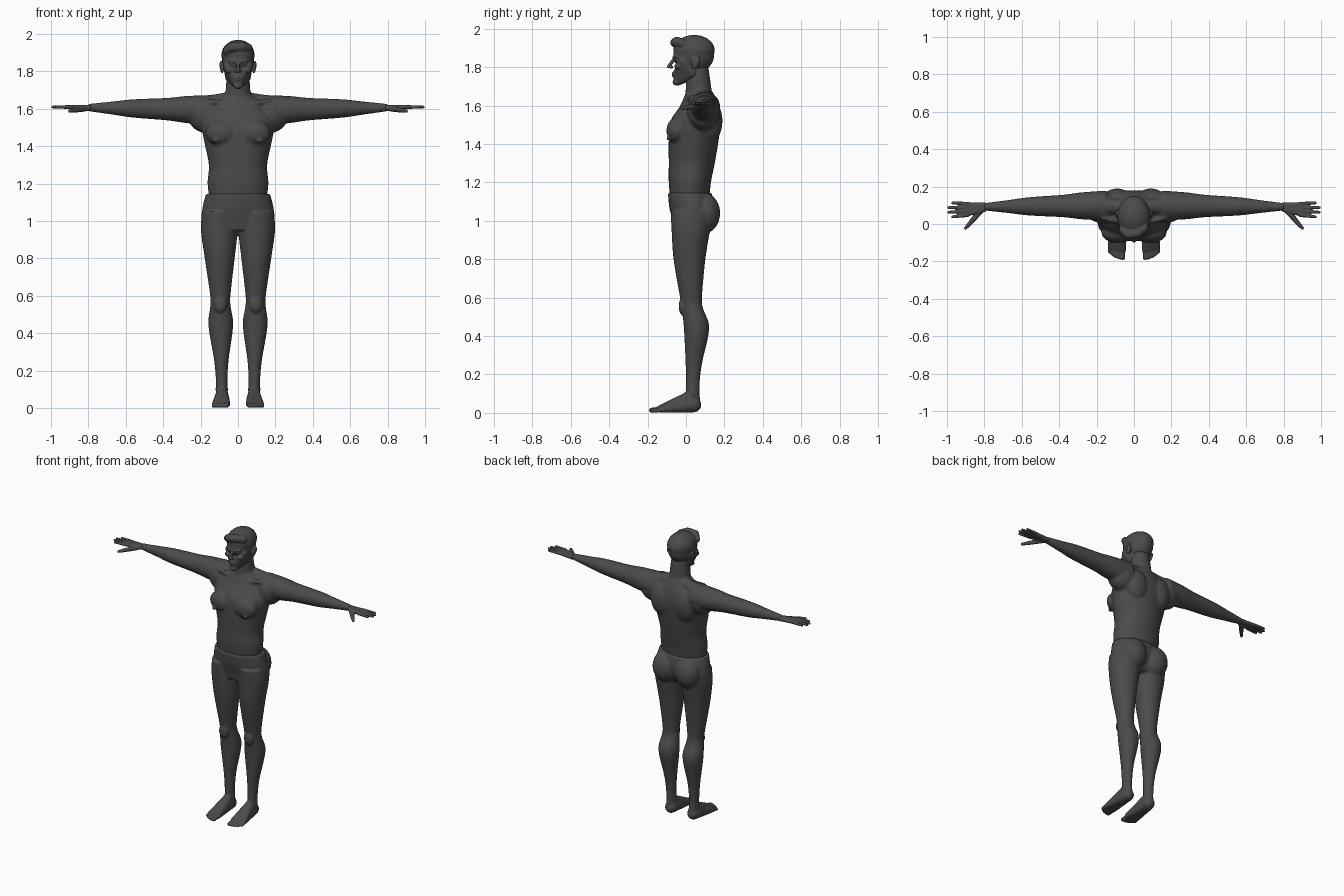
import bpy, bmesh, math
from mathutils import Vector, Matrix

cube = bpy.data.objects.get("Cube")
if cube:
    bpy.data.objects.remove(cube)

grey = bpy.data.materials.new("dark_grey")
grey.use_nodes = True
tone = (0.07, 0.07, 0.07, 1)
grey.diffuse_color = tone
grey.node_tree.nodes["Principled BSDF"].inputs["Base Color"].default_value = tone


def catmull(before, start, end, after, t):
    """Smooth blend between two sections, guided by their neighbours."""
    blended = []
    for p, q, r, s in zip(before, start, end, after):
        linear, square, cubic = r - p, 2*p - 5*q + 4*r - s, 3*q - p - 3*r + s
        blended.append(q + (linear*t + square*t**2 + cubic*t**3) / 2)
    return blended


def loft(bm, axis, sections, sides=32, steps=5):
    """Skin through oval sections: position, two centres, two radii."""
    dense, last = [], len(sections) - 1
    for i in range(last):
        before, after = sections[max(i - 1, 0)], sections[min(i + 2, last)]
        for j in range(steps):
            dense.append(catmull(before, sections[i], sections[i + 1], after, j / steps))
    dense.append(sections[last])
    across, along = [k for k in range(3) if k != axis]
    rings = []
    for position, centre_a, centre_b, radius_a, radius_b in dense:
        ring = []
        for k in range(sides):
            angle = math.tau * k / sides
            point = Vector()
            point[axis] = position
            point[across] = centre_a + radius_a * math.cos(angle)
            point[along] = centre_b + radius_b * math.sin(angle)
            ring.append(bm.verts.new(point))
        rings.append(ring)
    for low, high in zip(rings, rings[1:]):
        for k in range(sides):
            bm.faces.new((low[k - 1], low[k], high[k], high[k - 1]))
    bm.faces.new(rings[0])
    bm.faces.new(rings[-1])


def ball(bm, centre, radii, tilt=0):
    matrix = Matrix.Translation(centre) @ Matrix.Rotation(tilt, 4, 'X') @ Matrix.Diagonal((*radii, 1))
    bmesh.ops.create_uvsphere(bm, u_segments=24, v_segments=14, radius=1, matrix=matrix)


def wrap(bm, *balls, count=90):
    """Convex skin stretched around several balls (centre, radius)."""
    verts = []
    for centre, radius in balls:
        for k in range(count):
            height = 1 - (2*k + 1) / count
            around = k * math.pi * (3 - math.sqrt(5))
            flat = math.sqrt(1 - height**2)
            direction = Vector((flat * math.cos(around), flat * math.sin(around), height))
            verts.append(bm.verts.new(Vector(centre) + direction * radius))
    bmesh.ops.convex_hull(bm, input=verts)


def limb(bm, *joints):
    """Rounded rod passing through joints."""
    for start, end in zip(joints, joints[1:]):
        wrap(bm, start, end)


def finish(name, bm, voxel, smooth, mirror=True):
    """Mirror the half, fuse its forms into one skin and relax it."""
    bmesh.ops.recalc_face_normals(bm, faces=bm.faces[:])
    mesh = bpy.data.meshes.new(name)
    bm.to_mesh(mesh)
    bm.free()
    mesh.materials.append(grey)
    for polygon in mesh.polygons:
        polygon.use_smooth = True
    obj = bpy.data.objects.new(name, mesh)
    bpy.context.collection.objects.link(obj)
    if mirror:
        obj.modifiers.new("sides", 'MIRROR').use_mirror_merge = False
    fuse = obj.modifiers.new("fuse", 'REMESH')
    fuse.mode = 'VOXEL'
    fuse.voxel_size = voxel
    fuse.use_smooth_shade = True
    relax = obj.modifiers.new("relax", 'SMOOTH')
    relax.factor = 0.5
    relax.iterations = smooth


# Torso: height, depth centre, half width, half depth
bm = bmesh.new()
trunk = [(1.1, .02, .15, .1), (1.2, .02, .163, .11), (1.3, .03, .156, .12), (1.42, .04, .18, .13),
         (1.52, .05, .195, .13), (1.6, .07, .16, .1), (1.67, .07, .08, .07)]
loft(bm, 2, [(z, 0, y, wide, deep) for z, y, wide, deep in trunk])
limb(bm, ((0, .07, 1.6), .075), ((0, .06, 1.78), .06))            # neck
limb(bm, ((.04, .09, 1.65), .04), ((.2, .1, 1.62), .045))         # shoulder slope
limb(bm, ((.02, 0, 1.62), .016), ((.16, .03, 1.64), .014))        # collar bone
ball(bm, (.085, -.045, 1.47), (.09, .057, .07))                   # chest muscle
ball(bm, (.12, -.09, 1.43), (.014, .014, .012))
ball(bm, (.09, .13, 1.52), (.08, .06, .11))                       # shoulder blade
ball(bm, (.17, .09, 1.57), (.1, .085, .1))                        # shoulder

# Arms, tapering outward along a slightly rising line
arm = [(.15, .08), (.28, .072), (.38, .06), (.56, .049), (.68, .034), (.8, .02)]
loft(bm, 0, [(x, .1 - .01 * x, 1.59 + .02 * x, size, size) for x, size in arm])
finish("upper_body", bm, .007, 5)

# Hands
bm = bmesh.new()
wrap(bm, ((.8, .08, 1.604), .016), ((.8, .1, 1.604), .016),
     ((.9, .05, 1.609), .011), ((.9, .106, 1.609), .011))
for i in range(4):
    root, tip = .048 + .02 * i, .038 + .025 * i
    reach = .97 if i in (0, 3) else .99
    limb(bm, ((.89, root, 1.609), .011), ((reach, tip, 1.609), .008))
limb(bm, ((.82, .07, 1.6), .016), ((.865, .018, 1.593), .0135), ((.9, -.022, 1.587), .009))
finish("hands", bm, .004, 2)

# Pelvis, in the same terms as the torso
bm = bmesh.new()
hips = [(.95, .02, .13, .08), (1, .03, .192, .1), (1.07, .03, .19, .117), (1.145, .02, .172, .114)]
loft(bm, 2, [(z, 0, y, wide, deep) for z, y, wide, deep in hips])
ball(bm, (.085, .095, 1.04), (.088, .083, .105))                  # buttock

# Legs, leaning inward toward the ankle
leg = [(1.05, .03, .09, .11), (.95, .025, .098, .1), (.8, .018, .08, .083), (.6, .026, .054, .057),
       (.54, .034, .055, .056), (.44, .055, .066, .066), (.25, .04, .038, .042),
       (.12, .035, .03, .035), (.03, .035, .03, .045)]
loft(bm, 2, [(z, .085 + .016 * z, y, wide, deep) for z, y, wide, deep in leg])
ball(bm, (.095, -.02, .555), (.035, .018, .045))                  # kneecap
ball(bm, (.087, .035, .1), (.037, .018, .018))                    # ankle bones

# Feet with a row of shrinking toes
wrap(bm, ((.085, .04, .042), .04), ((.085, .02, .085), .03),
     ((.06, -.135, .021), .019), ((.125, -.12, .018), .016))
for i in range(5):
    x, size = .06 + .018 * i, .014 - .001 * i
    limb(bm, ((x, -.12, .02), size), ((x, -.18 + .002 * i**2, size), size))
finish("lower_body", bm, .006, 4)

# Head: skull, then jaw and face
bm = bmesh.new()
ball(bm, (0, .04, 1.865), (.085, .107, .098))
wrap(bm, ((0, -.042, 1.726), .022), ((0, -.028, 1.765), .04), ((0, .04, 1.8), .06),
     ((.048, .03, 1.765), .02), ((.055, -.015, 1.83), .025))
limb(bm, ((0, -.06, 1.845), .009), ((0, -.09, 1.803), .01))       # nose
ball(bm, (.011, -.077, 1.8), (.01, .012, .008))                   # nostril
limb(bm, ((.012, -.062, 1.852), .009), ((.045, -.048, 1.856), .009))   # brow
ball(bm, (.03, -.046, 1.836), (.014, .012, .009))                 # eye
ball(bm, (.045, -.036, 1.805), (.025, .025, .018))                # cheekbone
for height in (1.756, 1.768):                                     # lips
    limb(bm, ((0, -.067, height), .007), ((.02, -.058, 1.762), .004))
ball(bm, (0, -.052, 1.722), (.026, .018, .017))                   # chin
ball(bm, (.085, .05, 1.822), (.011, .02, .034), -.2)              # ear
ball(bm, (.092, .058, 1.832), (.007, .015, .024), -.2)
finish("head", bm, .004, 3)

# Hair swept to one side
bm = bmesh.new()
ball(bm, (0, .042, 1.888), (.089, .108, .08))
limb(bm, ((.055, -.02, 1.925), .024), ((.02, -.048, 1.932), .027),
     ((-.03, -.056, 1.928), .026), ((-.06, -.03, 1.908), .022))
for side in (1, -1):                                              # sideburns
    limb(bm, ((side * .07, .01, 1.89), .016), ((side * .078, .025, 1.84), .006))
finish("hair", bm, .005, 3, mirror=False)
